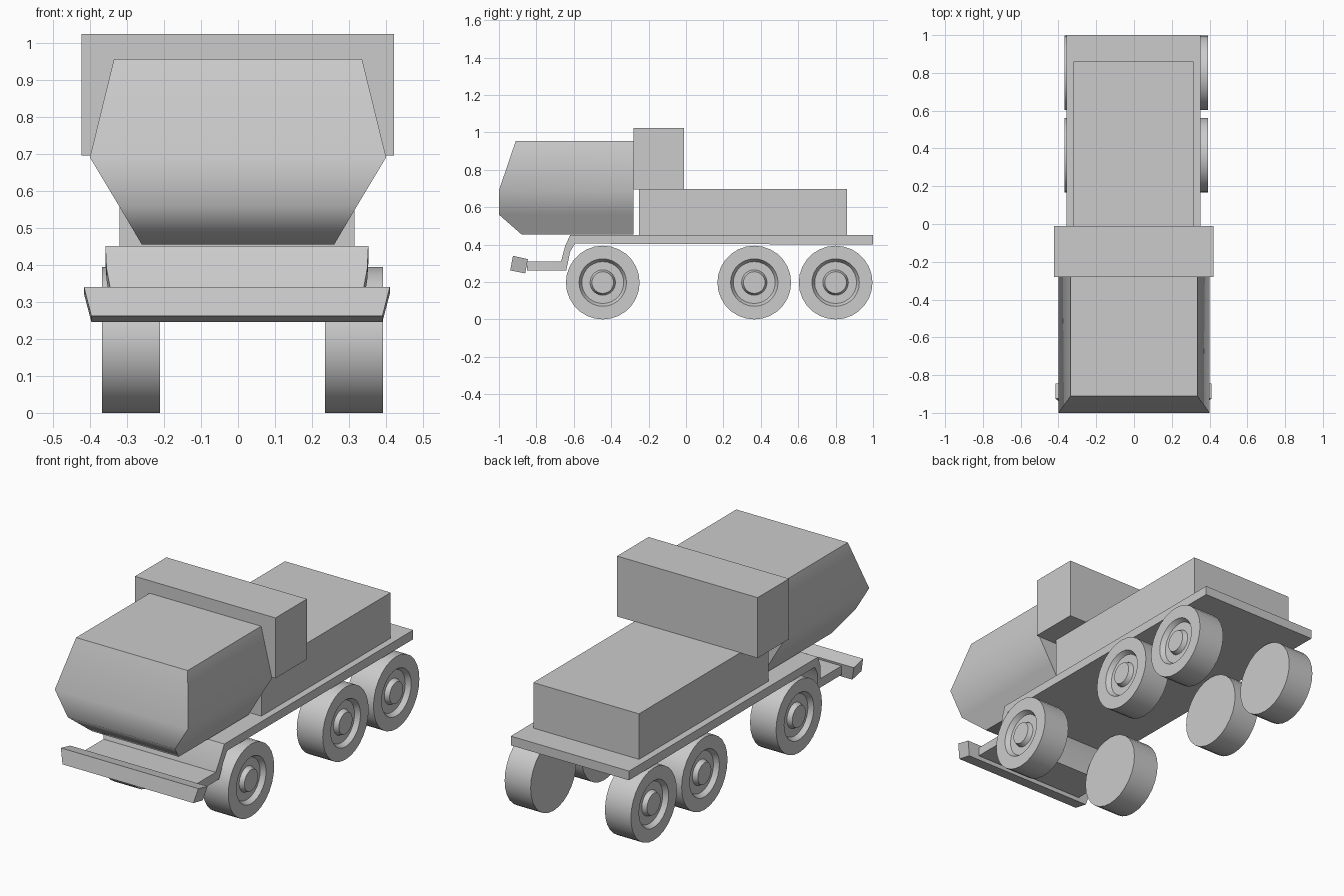
import bpy, bmesh, math
from mathutils import Vector

if "Cube" in bpy.data.objects:
    bpy.data.objects.remove(bpy.data.objects["Cube"])


def finish(name, bm, angle=None):
    """Turn a bmesh into an object, optionally smooth below an angle."""
    bmesh.ops.recalc_face_normals(bm, faces=bm.faces)
    me = bpy.data.meshes.new(name)
    bm.to_mesh(me)
    bm.free()
    ob = bpy.data.objects.new(name, me)
    bpy.context.collection.objects.link(ob)
    if angle:
        bpy.ops.object.select_all(action='DESELECT')
        ob.select_set(True)
        bpy.context.view_layer.objects.active = ob
        bpy.ops.object.shade_smooth_by_angle(angle=math.radians(angle))
    return ob


def loft(name, rings, angle=None):
    """Skin a list of equal-length rings and cap both ends."""
    bm = bmesh.new()
    vs = [[bm.verts.new(p) for p in r] for r in rings]
    n = len(rings[0])
    for a, b in zip(vs, vs[1:]):
        for i in range(n):
            j = (i + 1) % n
            bm.faces.new((a[i], a[j], b[j], b[i]))
    bm.faces.new(vs[0])
    bm.faces.new(vs[-1])
    return finish(name, bm, angle)


def box(name, lo, hi):
    bm = bmesh.new()
    bmesh.ops.create_cube(bm, size=1)
    lo, hi = Vector(lo), Vector(hi)
    for v in bm.verts:
        v.co = (lo + hi) / 2 + v.co * (hi - lo)
    return finish(name, bm)


def wheel(name, x_inner, x_outer, y):
    """Lathe about x: flat inner disc, tyre, recessed rim and raised hub."""
    r, n = 0.197, 28
    d = 1 if x_outer > x_inner else -1
    profile = [(r, x_inner), (r, x_outer), (0.127, x_outer),
               (0.112, x_outer - 0.025 * d), (0.068, x_outer - 0.025 * d),
               (0.058, x_outer)]
    rings = [[(x, y + pr * math.sin(2 * math.pi * i / n),
               r - pr * math.cos(2 * math.pi * i / n)) for i in range(n)]
             for pr, x in profile]
    return loft(name, rings, 30)


# cab: horizontal rings (z, half width, front y), smooth round the nose
cab = [(0.455, 0.26, -0.88), (0.56, 0.322, -1.0),
       (0.69, 0.40, -1.0), (0.955, 0.335, -0.91)]
loft("cab", [[(-w, f, z), (w, f, z), (w, -0.28, z), (-w, -0.28, z)]
             for z, w, f in cab], 55)

# roof box behind the cab and low cargo body
box("roof_box", (-0.423, -0.28, 0.695), (0.421, -0.01, 1.023))
box("cargo_body", (-0.32, -0.25, 0.45), (0.315, 0.86, 0.697))

# chassis plate that bends down at the front to carry the bumper
cx = -0.003
sections = [(0.355, 1.0, 0.45, 1.0, 0.40), (0.355, -0.62, 0.45, -0.594, 0.405),
            (0.352, -0.647, 0.39, -0.62, 0.36), (0.337, -0.668, 0.31, -0.64, 0.262),
            (0.337, -0.85, 0.31, -0.85, 0.262)]
loft("chassis_plate", [[(cx - w, yt, zt), (cx + w, yt, zt),
                        (cx + w, yb, zb), (cx - w, yb, zb)]
                       for w, yt, zt, yb, zb in sections], 30)

# front bumper, slightly tilted and narrower below
bumper = [(0.393, -0.94, 0.262, -0.86, 0.246), (0.413, -0.925, 0.340, -0.845, 0.322)]
loft("bumper", [[(cx - w, yf, zf), (cx + w, yf, zf),
                 (cx + w, yb, zb), (cx - w, yb, zb)]
                for w, yf, zf, yb, zb in bumper])

# three axles of wheels
for axle, y in (("front", -0.445), ("middle", 0.365), ("rear", 0.80)):
    wheel(axle + "_right_wheel", 0.235, 0.391, y)
    wheel(axle + "_left_wheel", -0.211, -0.367, y)
